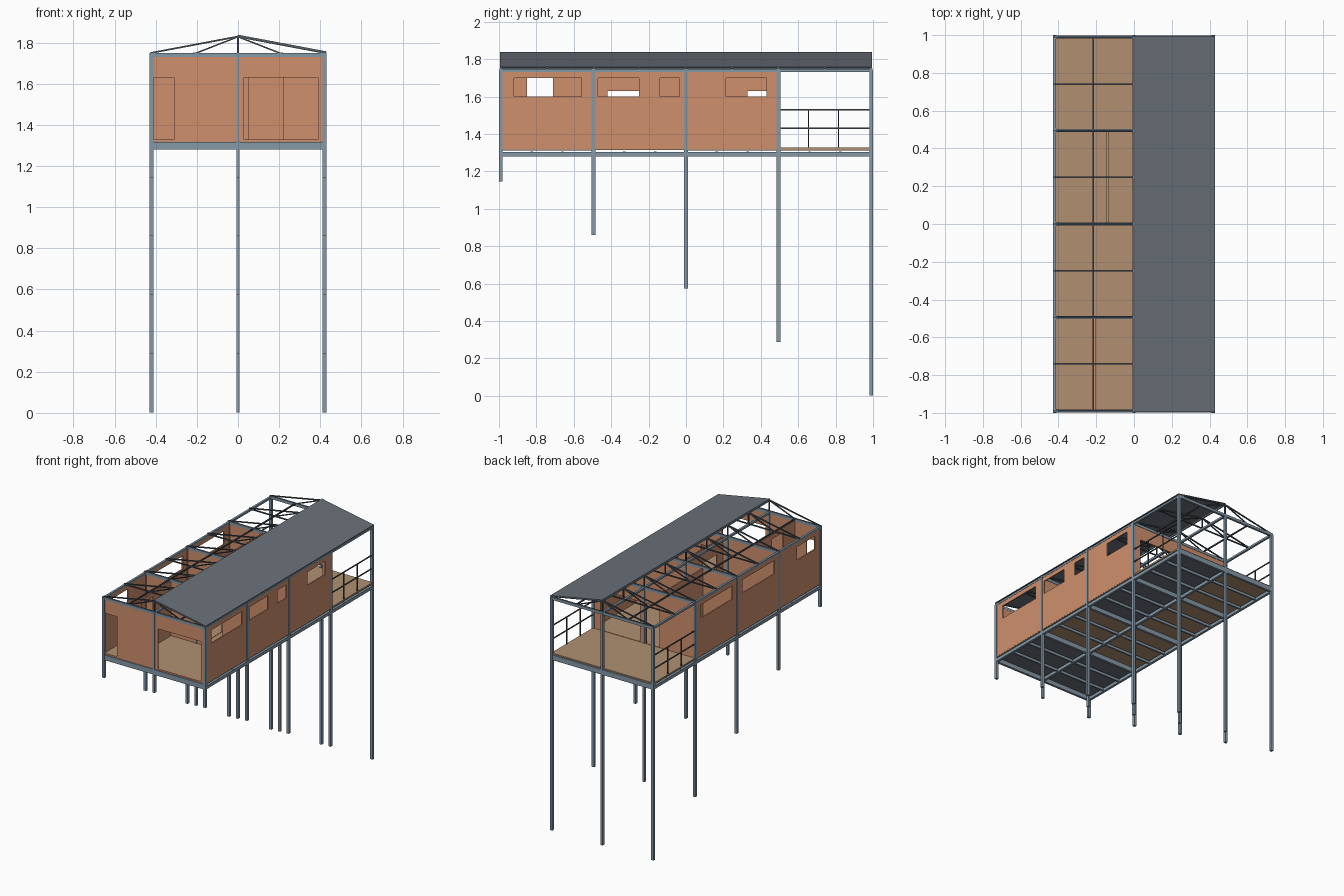
import bpy
import bmesh
from mathutils import Vector

cube = bpy.data.objects.get("Cube")
if cube:
    bpy.data.objects.remove(cube, do_unlink=True)


def material(name, r, g, b):
    m = bpy.data.materials.new(name)
    m.use_nodes = True
    m.diffuse_color = (r, g, b, 1)
    m.node_tree.nodes["Principled BSDF"].inputs["Base Color"].default_value = (r, g, b, 1)
    return m


CLAY = material("clay_orange", 0.63, 0.28, 0.155)
TAN = material("timber_tan", 0.44, 0.28, 0.165)
STEEL = material("steel_blue_grey", 0.24, 0.32, 0.39)
DARK = material("dark_steel", 0.07, 0.085, 0.105)
GREY = material("roof_grey", 0.145, 0.165, 0.19)


def finish(name, bm, mat):
    bmesh.ops.recalc_face_normals(bm, faces=bm.faces)
    mesh = bpy.data.meshes.new(name)
    bm.to_mesh(mesh)
    bm.free()
    mesh.materials.append(mat)
    obj = bpy.data.objects.new(name, mesh)
    bpy.context.collection.objects.link(obj)
    return obj


def box(name, mat, x, y, z):
    """Box from (low, high) pairs on each axis."""
    bm = bmesh.new()
    bmesh.ops.create_cube(bm, size=1)
    for v in bm.verts:
        v.co = Vector([(lo + hi) / 2 + c * (hi - lo) for c, (lo, hi) in zip(v.co, (x, y, z))])
    return finish(name, bm, mat)


def bar(name, mat, a, b, size):
    """Square bar between two points."""
    a, b = Vector(a), Vector(b)
    bm = bmesh.new()
    bmesh.ops.create_cube(bm, size=1)
    bmesh.ops.scale(bm, vec=(size, size, (b - a).length), verts=bm.verts)
    obj = finish(name, bm, mat)
    obj.location = (a + b) / 2
    obj.rotation_euler = (b - a).to_track_quat("Z", "Y").to_euler()
    return obj


def wall(name, along, pos, span, openings=()):
    """Thin wall along x or y with rectangular openings (a0, a1, z0, z1)."""
    us = sorted({*span, *[u for o in openings for u in o[:2]]})
    zs = sorted({FLOOR, WALL_TOP, *[z for o in openings for z in o[2:]]})
    bm = bmesh.new()
    grid = {(u, z): bm.verts.new((u, pos, z) if along == "x" else (pos, u, z)) for u in us for z in zs}
    for u0, u1 in zip(us, us[1:]):
        for z0, z1 in zip(zs, zs[1:]):
            um, zm = (u0 + u1) / 2, (z0 + z1) / 2
            if not any(o[0] < um < o[1] and o[2] < zm < o[3] for o in openings):
                bm.faces.new([grid[u0, z0], grid[u1, z0], grid[u1, z1], grid[u0, z1]])
    bmesh.ops.delete(bm, geom=[v for v in bm.verts if not v.link_faces], context="VERTS")
    obj = finish(name, bm, CLAY)
    mod = obj.modifiers.new("thickness", "SOLIDIFY")
    mod.thickness, mod.offset = 0.01, 0


FLOOR, WALL_TOP, EAVE, RIDGE = 1.32, 1.735, 1.755, 1.835
DOOR = (1.33, 1.63)
WINDOW = (1.6, 1.7)
ROWS = (-0.99, -0.495, 0, 0.495, 0.99)
COLS = (-0.42, 0, 0.42)

# Stilts, stepped down along the slope
for i, y in enumerate(ROWS):
    foot = 1.145 - i * 0.286
    for x in COLS:
        h = 0.01 if x else 0.008
        box("stilt_column", STEEL, (x - h, x + h), (y - 0.01, y + 0.01), (foot, 1.74))
    # Cross beams of floor and wall top
    box("floor_cross_beam", STEEL, (-0.43, 0.43), (y - 0.009, y + 0.009), (1.28, 1.318))
    box("top_cross_beam", STEEL, (-0.43, 0.43), (y - 0.008, y + 0.008), (1.73, 1.75))

# Long beams
for x in COLS:
    box("floor_long_beam", STEEL, (x - 0.009, x + 0.009), (-0.99, 0.99), (1.28, 1.304))
    box("top_long_beam", STEEL, (x - 0.008, x + 0.008), (-0.99, 0.99), (1.732, 1.747))

# Joists at the thirds of each bay
for y0, y1 in zip(ROWS, ROWS[1:]):
    for t in (1 / 3, 2 / 3):
        y = y0 + (y1 - y0) * t
        box("floor_joist", STEEL, (-0.42, 0.42), (y - 0.006, y + 0.006), (1.285, 1.305))

# Floor deck and lining panels underneath
box("floor_deck", TAN, (-0.425, 0.425), (-0.99, 0.99), (1.315, 1.327))
box("under_panel_front", GREY, (-0.42, 0.42), (-0.98, -0.5), (1.312, 1.3155))
box("under_panel_back", GREY, (0, 0.42), (0, 0.98), (1.312, 1.3155))

# Outer walls
wall("front_wall", "x", -0.988, (-0.42, 0.42), [(-0.42, -0.31, *DOOR), (0.03, 0.39, *DOOR)])
wall("left_wall", "y", 0.421, (-0.985, 0.495),
     [(a, b, *WINDOW) for a, b in ((-0.92, -0.56), (-0.47, -0.25), (-0.14, -0.035), (0.215, 0.43))])
wall("right_wall", "y", -0.421, (-0.985, 0.495),
     [(a, b, *WINDOW) for a, b in ((-0.92, -0.71), (-0.44, -0.06), (0.06, 0.43))])
wall("porch_wall", "x", 0.495, (-0.42, 0.42), [(0.03, 0.36, *DOOR), (-0.13, -0.02, *DOOR)])

# Room partitions
wall("front_partition", "x", -0.495, (-0.42, 0.42), [(0.05, 0.22, *DOOR)])
wall("middle_partition", "x", 0, (-0.42, 0.42), [(-0.12, -0.02, *DOOR)])
wall("front_room_divider", "y", -0.21, (-0.985, -0.495), [(-0.85, -0.71, DOOR[0], WINDOW[1])])
wall("middle_room_divider", "y", 0.04, (-0.495, 0), [(-0.42, -0.25, *DOOR)])
wall("back_room_divider", "y", -0.14, (0, 0.495), [(0.33, 0.43, *DOOR)])

# Roof trusses every half bay
for i in range(9):
    y = -0.988 + i * 0.247
    bar("truss_chord", DARK, (-0.42, y, 1.747), (0.42, y, 1.747), 0.008)
    bar("truss_king_post", DARK, (0, y, 1.745), (0, y, RIDGE - 0.004), 0.008)
    for s in (-1, 1):
        bar("truss_rafter", DARK, (s * 0.425, y, EAVE - 0.005), (0, y, RIDGE - 0.005), 0.008)
        bar("truss_web", DARK, (s * 0.21, y, 1.747), (0, y, RIDGE - 0.006), 0.007)
for x in (-0.215, 0.215):
    bar("truss_tie", DARK, (x, -0.988, 1.747), (x, 0.988, 1.747), 0.009)
bar("ridge_beam", STEEL, (0, -0.99, RIDGE - 0.006), (0, 0.99, RIDGE - 0.006), 0.01)

# Roof sheet on one slope
bm = bmesh.new()
profile = [(0, RIDGE + 0.004), (0.43, EAVE + 0.003), (0.43, EAVE - 0.002), (0, RIDGE - 0.001)]
face = bm.faces.new([bm.verts.new((x, -0.995, z)) for x, z in profile])
ext = bmesh.ops.extrude_face_region(bm, geom=[face])
bmesh.ops.translate(bm, vec=(0, 1.99, 0), verts=[v for v in ext["geom"] if isinstance(v, bmesh.types.BMVert)])
finish("roof_sheet", bm, GREY)

# Porch railings on both sides
for x in (-0.42, 0.42):
    for z in (1.53, 1.43):
        bar("porch_rail", DARK, (x, 0.495, z), (x, 0.99, z), 0.007)
    for y in (0.655, 0.815):
        bar("porch_baluster", DARK, (x, y, FLOOR), (x, y, 1.53), 0.007)
